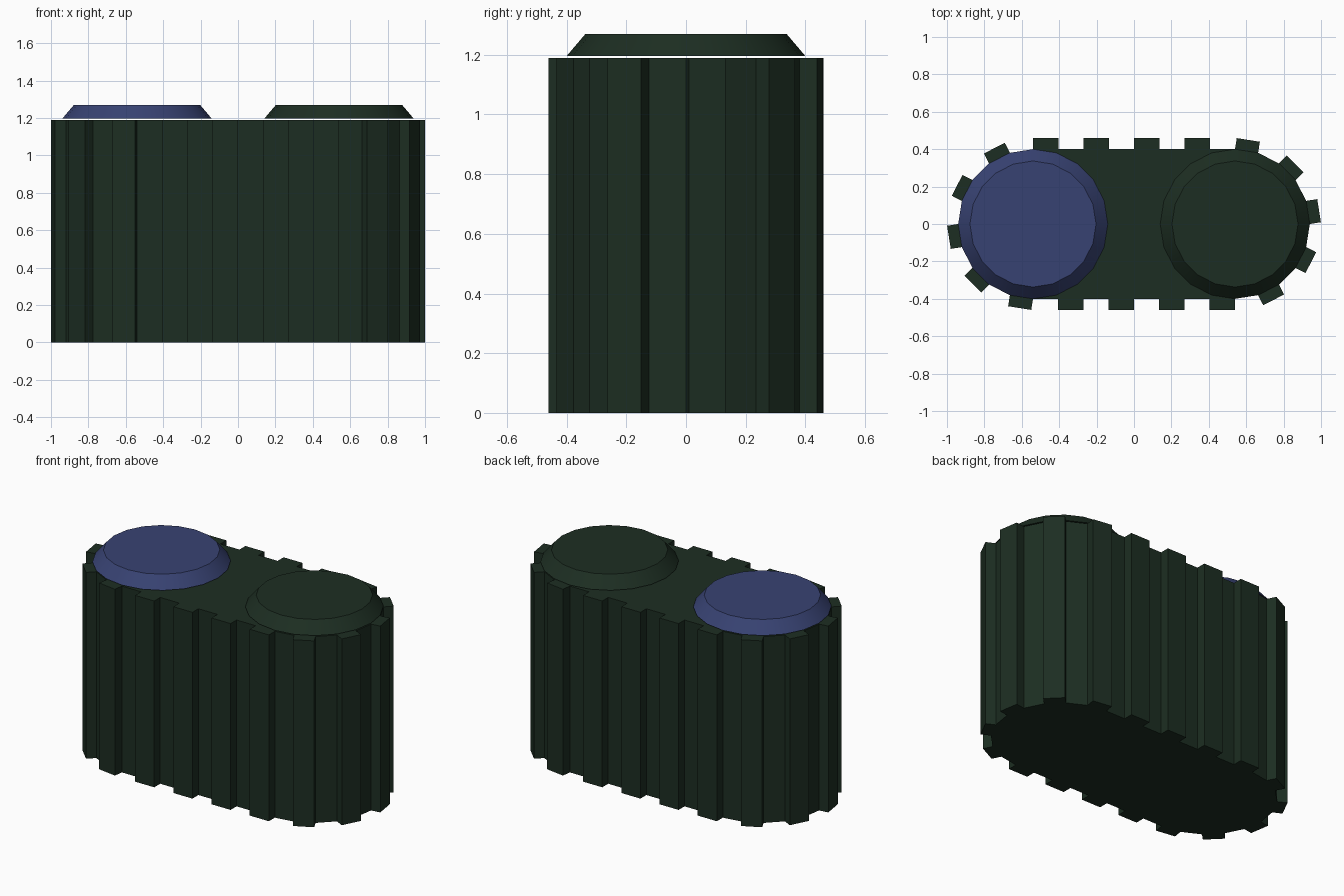
import bpy, bmesh, math
from mathutils import Vector

if "Cube" in bpy.data.objects:
    bpy.data.objects.remove(bpy.data.objects["Cube"])

CX, R, SIDES = 0.54, 0.40, 20      # end centre, end radius, polygon resolution
RIB, HEIGHT, STRAIGHT = 0.06, 1.19, 8


def material(name, rgb):
    m = bpy.data.materials.new(name)
    m.diffuse_color = (*rgb, 1)
    m.use_nodes = True
    m.node_tree.nodes["Principled BSDF"].inputs["Base Color"].default_value = m.diffuse_color
    return m


green = material("dark_green", (0.012, 0.027, 0.016))
blue = material("blue", (0.039, 0.055, 0.17))


def finish(name, bm, mat):
    bmesh.ops.recalc_face_normals(bm, faces=bm.faces)
    me = bpy.data.meshes.new(name)
    bm.to_mesh(me)
    bm.free()
    me.materials.append(mat)
    ob = bpy.data.objects.new(name, me)
    bpy.context.collection.objects.link(ob)
    return ob


# Rounded-end outline: one half, then the same half turned by 180 degrees
half = []
for i in range(SIDES // 2):
    a = -math.pi / 2 + i * 2 * math.pi / SIDES
    half.append(Vector((CX + R * math.cos(a), R * math.sin(a))))
for i in range(STRAIGHT):
    half.append(Vector((CX - i * 2 * CX / STRAIGHT, R)))
ring = half + [-p for p in half]

# Every second segment is pushed outward as a vertical rib
outline = []
for i, a in enumerate(ring):
    b = ring[(i + 1) % len(ring)]
    outline.append(a)
    if i % 2:
        d = (b - a).normalized()
        push = Vector((d.y, -d.x)) * RIB
        outline += [a + push, b + push]

# Ribbed body
bm = bmesh.new()
base = bm.faces.new([bm.verts.new((p.x, p.y, 0)) for p in outline])
ext = bmesh.ops.extrude_face_region(bm, geom=[base], use_keep_orig=True)
top = [v for v in ext["geom"] if isinstance(v, bmesh.types.BMVert)]
bmesh.ops.translate(bm, verts=top, vec=(0, 0, HEIGHT))
finish("ribbed_body", bm, green)


# Bevelled round caps sitting just above the body
def cap(name, x, mat):
    z0, z1 = 1.196, 1.27
    bm = bmesh.new()
    bmesh.ops.create_cone(bm, cap_ends=True, segments=SIDES,
                          radius1=R, radius2=0.337, depth=z1 - z0)
    ob = finish(name, bm, mat)
    ob.location = (x, 0, (z0 + z1) / 2)
    bpy.ops.object.select_all(action='DESELECT')
    ob.select_set(True)
    bpy.context.view_layer.objects.active = ob
    bpy.ops.object.shade_smooth_by_angle(angle=math.radians(30))


cap("left_cap", -CX, blue)
cap("right_cap", CX, green)
